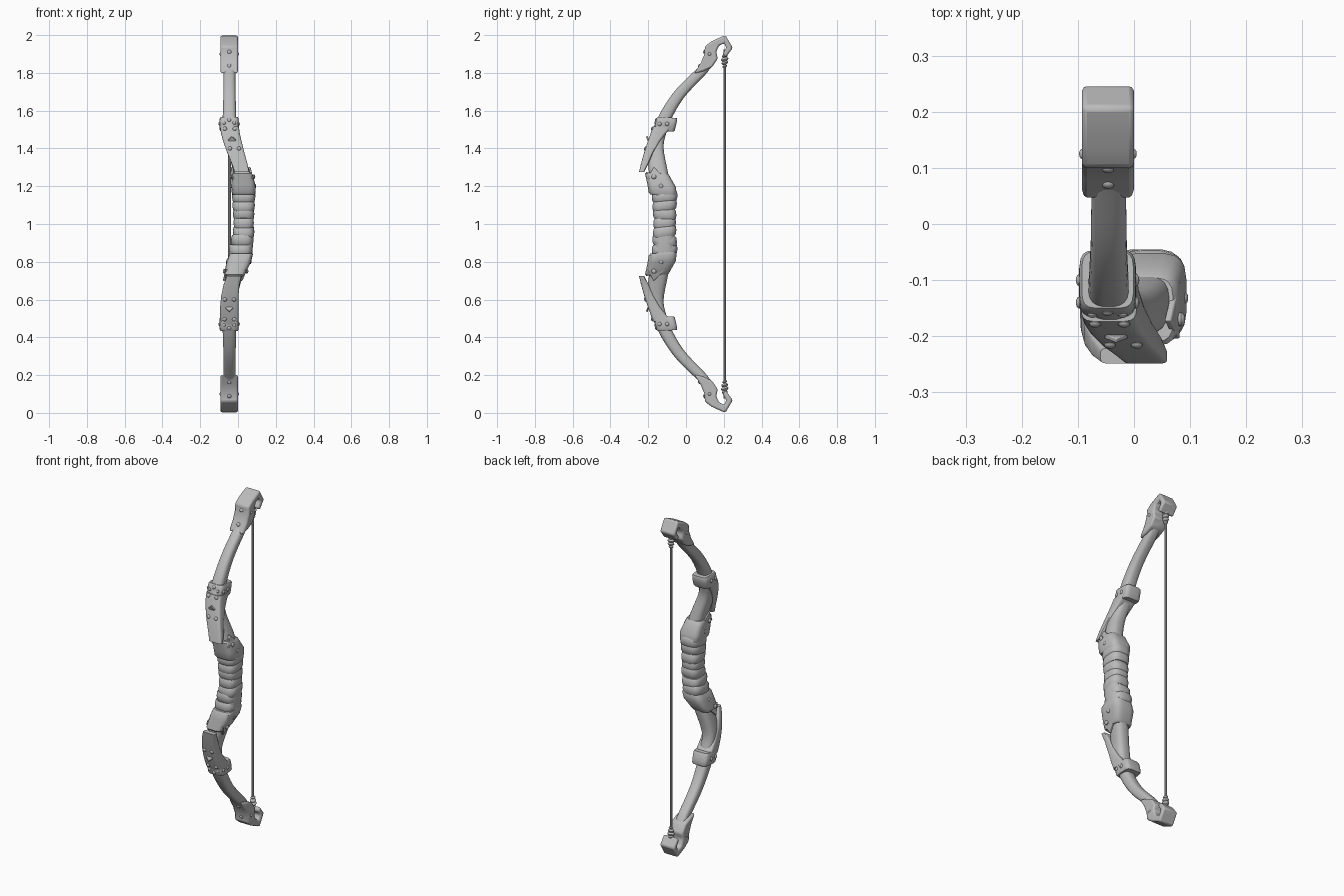
import bpy, bmesh, math
from mathutils import Matrix, Vector

cube = bpy.data.objects.get("Cube")
if cube:
    bpy.data.objects.remove(cube, do_unlink=True)

grey = bpy.data.materials.new("plain_grey")
grey.use_nodes = True
COLOR = (0.5, 0.5, 0.5, 1)
grey.diffuse_color = COLOR
grey.node_tree.nodes["Principled BSDF"].inputs["Base Color"].default_value = COLOR


def finish(name, bm, bevel=0, angle=35):
    bmesh.ops.recalc_face_normals(bm, faces=bm.faces)
    mesh = bpy.data.meshes.new(name)
    bm.to_mesh(mesh)
    bm.free()
    ob = bpy.data.objects.new(name, mesh)
    bpy.context.collection.objects.link(ob)
    mesh.materials.append(grey)
    if bevel:
        mod = ob.modifiers.new("Bevel", 'BEVEL')
        mod.width, mod.segments, mod.limit_method = bevel, 2, 'ANGLE'
    bpy.ops.object.select_all(action='DESELECT')
    ob.select_set(True)
    bpy.context.view_layer.objects.active = ob
    bpy.ops.object.shade_smooth_by_angle(angle=math.radians(angle))
    return ob


def add_loft(bm, rings, power=3, sides=20):
    """Each ring: x, y, z, half width, half depth, tilt in the side plane."""
    loops = []
    for x, y, z, hx, hd, tilt in rings:
        loop = []
        for i in range(sides):
            a = math.tau * (i + 0.5) / sides
            c, s = math.cos(a), math.sin(a)
            u = math.copysign(abs(c) ** (2 / power), c) * hx
            v = math.copysign(abs(s) ** (2 / power), s) * hd
            loop.append(bm.verts.new((x + u, y + v * math.cos(tilt), z + v * math.sin(tilt))))
        loops.append(loop)
    for a, b in zip(loops, loops[1:]):
        for i in range(sides):
            j = (i + 1) % sides
            bm.faces.new((a[i], a[j], b[j], b[i]))
    bm.faces.new(loops[0])
    bm.faces.new(loops[-1])


def smooth_path(pts, steps=4):
    """Catmull-Rom through stations of any length."""
    pts = [Vector(p) for p in pts]
    ext = [2 * pts[0] - pts[1]] + pts + [2 * pts[-1] - pts[-2]]
    out = []
    for a, b, c, d in zip(ext, ext[1:], ext[2:], ext[3:]):
        for k in range(steps):
            t = k / steps
            out.append(0.5 * (2 * b + (c - a) * t + (2 * a - 5 * b + 4 * c - d) * t * t
                              + (3 * b - a - 3 * c + d) * t ** 3))
    return out + [pts[-1]]


def add_rivet(bm, pos, axis, r=0.011):
    rot = Vector((0, 0, 1)).rotation_difference(Vector(axis)).to_matrix().to_4x4()
    mat = Matrix.Translation(pos) @ rot @ Matrix.Diagonal((1, 1, 0.6, 1))
    bmesh.ops.create_uvsphere(bm, u_segments=10, v_segments=6, radius=r, matrix=mat)


def guard_front(z):
    """Front surface of the guard, slightly bowed forward."""
    t = (1.56 - z) / 0.285
    return -0.155 - 0.094 * t - 0.03 * t * (1 - t)


def build_half(side, flip, shift):
    """Parts are placed for the upper half; flip mirrors them to the lower half."""
    mz = (lambda z: 2 - z) if flip else (lambda z: z)
    sgn = -1 if flip else 1

    # limb
    stations = [(shift(1.1), -0.115, 1.1, 0.045, 0.045), (shift(1.25), -0.142, 1.25, 0.043, 0.05),
                (shift(1.4), -0.162, 1.4, 0.04, 0.044), (shift(1.5), -0.137, 1.5, 0.038, 0.037),
                (-0.045, -0.092, 1.6, 0.035, 0.033), (-0.045, -0.024, 1.7, 0.032, 0.03),
                (-0.045, 0.084, 1.81, 0.031, 0.027), (-0.045, 0.125, 1.86, 0.03, 0.022)]
    path = smooth_path(stations)
    rings = []
    for i, p in enumerate(path):
        d = path[min(i + 1, len(path) - 1)] - path[max(i - 1, 0)]
        rings.append((p[0], p[1], mz(p[2]), p[3], p[4], sgn * math.atan2(-d[1], d[2])))
    bm = bmesh.new()
    add_loft(bm, rings, power=2.8)
    finish(side + "_limb", bm)

    # guard plate down the front of the limb, with its wrapped cuff
    bm = bmesh.new()
    rings = []
    for z, depth, hx in ((1.515, 0.105, 0.05), (1.48, 0.082, 0.05), (1.44, 0.065, 0.049),
                         (1.38, 0.05, 0.046), (1.32, 0.04, 0.042), (1.275, 0.028, 0.039)):
        rings.append((shift(z), guard_front(z) + depth / 2, mz(z), hx, depth / 2, 0))
    add_loft(bm, rings, power=6)
    finish(side + "_guard", bm)
    bm = bmesh.new()
    rings = []
    for z, grow in ((1.492, 0.92), (1.5, 1), (1.535, 1.02), (1.557, 1), (1.564, 0.92)):
        rings.append((-0.047, -0.107 + (z - 1.53) * 0.22, mz(z), 0.05 * grow, 0.055 * grow, 0.06 * -sgn))
    add_loft(bm, rings, power=5)
    finish(side + "_cuff", bm)

    # diamond stud on the guard
    bm = bmesh.new()
    z = 1.445
    mat = (Matrix.Translation((shift(z), guard_front(z), mz(z)))
           @ Matrix.Rotation(sgn * 0.38, 4, 'X') @ Matrix.Rotation(math.pi / 4, 4, 'Y')
           @ Matrix.Diagonal((0.03, 0.009, 0.03, 1)))
    bmesh.ops.create_cube(bm, size=1, matrix=mat)
    finish(side + "_diamond", bm, bevel=0.002)

    # collar between grip and limb, pointed on both sides
    bm = bmesh.new()
    rings = []
    for z, y, grow in ((1.152, -0.122, 0.92), (1.162, -0.124, 1), (1.2, -0.128, 1.03),
                       (1.245, -0.146, 0.92), (1.262, -0.152, 0.88), (1.27, -0.153, 0.78)):
        rings.append((shift(z), y, mz(z), 0.063 * grow, 0.074 * grow, -0.08 * sgn))
    add_loft(bm, rings, power=4)
    finish(side + "_collar", bm)
    bm = bmesh.new()
    for s in (-1, 1):
        tri = [bm.verts.new((shift(z) + s * w, y, mz(z)))
               for y, z, w in ((-0.205, 1.24, 0.045), (-0.1, 1.235, 0.045), (-0.172, 1.302, 0.04))]
        face = bm.faces.new(tri)
        ext = bmesh.ops.extrude_face_region(bm, geom=[face])["geom"]
        bmesh.ops.translate(bm, vec=(s * 0.012, 0, 0),
                            verts=[v for v in ext if isinstance(v, bmesh.types.BMVert)])
    finish(side + "_collar_points", bm, bevel=0.003)

    # hooked tip
    outline = [(0.043, 1.797), (0.078, 1.852), (0.098, 1.9), (0.1, 1.94), (0.135, 1.967), (0.208, 2.0),
               (0.248, 1.932), (0.21, 1.882), (0.192, 1.9), (0.214, 1.932), (0.203, 1.957),
               (0.175, 1.945), (0.16, 1.912), (0.168, 1.875), (0.138, 1.83), (0.09, 1.808)]
    bm = bmesh.new()
    face = bm.faces.new([bm.verts.new((-0.093, y, mz(z))) for y, z in outline])
    ext = bmesh.ops.extrude_face_region(bm, geom=[face])["geom"]
    bmesh.ops.translate(bm, vec=(0.093, 0, 0), verts=[v for v in ext if isinstance(v, bmesh.types.BMVert)])
    finish(side + "_tip", bm, bevel=0.009)

    # knot where the string meets the tip
    bm = bmesh.new()
    for z, r in ((1.835, 0.013), (1.853, 0.018), (1.872, 0.02), (1.89, 0.016)):
        mat = Matrix.Translation((-0.045, 0.205, mz(z))) @ Matrix.Rotation(0.25, 4, 'X')
        bmesh.ops.create_uvsphere(bm, u_segments=12, v_segments=6, radius=r,
                                  matrix=mat @ Matrix.Diagonal((1, 1, 0.6, 1)))
    finish(side + "_knot", bm)

    # rivets
    bm = bmesh.new()
    for z, spread in ((1.505, 0.026), (1.4, 0.024)):
        for s in (-1, 1):
            add_rivet(bm, (shift(z) + s * spread, guard_front(z), mz(z)), (0, -1, 0.3 * sgn))
    for s in (-1, 1):
        add_rivet(bm, (-0.047 + s * 0.027, -0.162, mz(1.535)), (0, -1, 0), 0.009)
        for y in (-0.14, -0.1):
            add_rivet(bm, (-0.047 + s * 0.05, y, mz(1.53)), (s, 0, 0))
        for y, z in ((-0.17, 1.25), (-0.132, 1.2)):
            add_rivet(bm, (shift(z) + s * 0.06, y, mz(z)), (s, 0, 0), 0.013)
    add_rivet(bm, (-0.047, -0.157, mz(1.55)), (0, -1, 0))
    for y, z in ((0.098, 1.912), (0.07, 1.838)):
        add_rivet(bm, (-0.046, y, mz(z)), (0, -1, 0.5 * sgn))
    for s in (-1, 1):
        add_rivet(bm, (-0.0465 + s * 0.046, 0.125, mz(1.9)), (s, 0, 0), 0.009)
    finish(side + "_rivets", bm)


def bend(points):
    """Sideways position of the bow along its height."""
    def at(z):
        for (z0, x0), (z1, x1) in zip(points, points[1:]):
            if z <= z1:
                t = max(0, (z - z0) / (z1 - z0))
                return x0 + (x1 - x0) * t
        return points[-1][1]
    return at


build_half("upper", False, bend([(1.17, 0.03), (1.22, 0.028), (1.29, 0.018), (1.4, -0.019), (1.47, -0.039), (1.53, -0.047)]))
build_half("lower", True, bend([(1.1, 0.028), (1.17, 0.014), (1.26, -0.016), (1.32, -0.034), (1.4, -0.046)]))

# wrapped grip: a core with overlapping bands
bm = bmesh.new()
add_loft(bm, [(0.02, -0.113, 0.84, 0.055, 0.056, 0), (0.03, -0.113, 0.92, 0.053, 0.054, 0),
              (0.03, -0.113, 1, 0.05, 0.053, 0), (0.03, -0.115, 1.17, 0.055, 0.057, 0)], power=3)
finish("grip_core", bm)
bm = bmesh.new()
bands = 7
for k in range(bands):
    z = 0.865 + k * 0.047
    waist = 0.052 + 0.008 * abs(k - 3) / 3
    tilt = (0.06, -0.1, 0.14)[k % 3]
    x = 0.03 - 0.008 * max(0, 2 - k)
    add_loft(bm, [(x, -0.113, z + dz, waist * g, (waist + 0.006) * g, tilt)
                  for dz, g in ((-0.028, 0.92), (-0.02, 1), (0, 1.04), (0.02, 1), (0.028, 0.92))], power=3)
finish("grip_wraps", bm)

# string
bm = bmesh.new()
add_loft(bm, [(-0.045, 0.205, z, 0.007, 0.007, 0) for z in (0.075, 1.925)], power=2, sides=10)
finish("string", bm)
